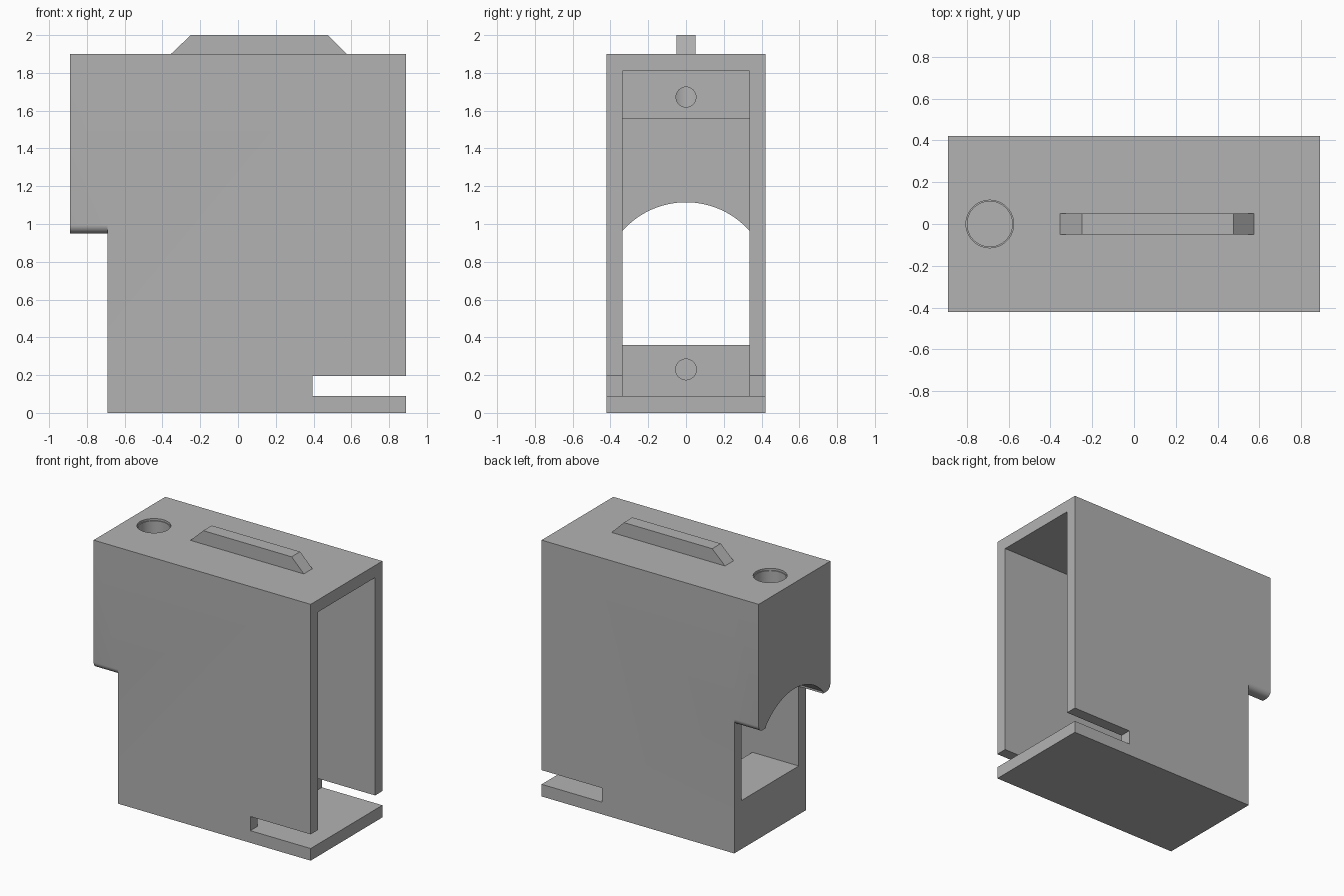
import bpy, bmesh, math
from mathutils import Vector

if "Cube" in bpy.data.objects:
    bpy.data.objects.remove(bpy.data.objects["Cube"])

grey = bpy.data.materials.new("light grey plastic")
grey.diffuse_color = (0.448, 0.448, 0.448, 1)
grey.use_nodes = True
grey.node_tree.nodes["Principled BSDF"].inputs["Base Color"].default_value = grey.diffuse_color


def prism(name, pts, axis, a, b):
    """Extrude a closed outline along an axis: 'x' takes (y, z), 'y' takes (x, z), 'z' takes (x, y)."""
    put = {"x": lambda p, t: (t, p[0], p[1]),
           "y": lambda p, t: (p[0], t, p[1]),
           "z": lambda p, t: (p[0], p[1], t)}[axis]
    bm = bmesh.new()
    face = bm.faces.new([bm.verts.new(put(p, a)) for p in pts])
    out = bmesh.ops.extrude_face_region(bm, geom=[face])
    shift = Vector(put((0, 0), b - a))
    bmesh.ops.translate(bm, vec=shift, verts=[v for v in out["geom"] if isinstance(v, bmesh.types.BMVert)])
    bmesh.ops.recalc_face_normals(bm, faces=bm.faces)
    mesh = bpy.data.meshes.new(name)
    bm.to_mesh(mesh)
    bm.free()
    mesh.materials.append(grey)
    ob = bpy.data.objects.new(name, mesh)
    bpy.context.collection.objects.link(ob)
    return ob


def arc(cx, cy, r, a0, a1, n):
    return [(cx + r * math.cos(math.radians(a0 + (a1 - a0) * i / n)),
             cy + r * math.sin(math.radians(a0 + (a1 - a0) * i / n))) for i in range(n + 1)]


def circle(cx, cy, r, n=48):
    return arc(cx, cy, r, 0, 360, n)[:-1]


def rect(x0, y0, x1, y1):
    return [(x0, y0), (x1, y0), (x1, y1), (x0, y1)]


def combine(ob, tool, operation="DIFFERENCE"):
    mod = ob.modifiers.new(tool.name, "BOOLEAN")
    mod.operation, mod.solver, mod.object = operation, "EXACT", tool
    bpy.context.view_layer.objects.active = ob
    bpy.ops.object.modifier_apply(modifier=mod.name)
    bpy.data.objects.remove(tool, do_unlink=True)


# Housing box, with the overhang and its rounded lower lips
housing = prism("housing", rect(-0.69, 0, 0.89, 1.9), "x", 0, 1)
bpy.data.objects.remove(housing, do_unlink=True)
housing = prism("housing", rect(-0.69, 0, 0.89, 1.9), "y", -0.42, 0.42)
lips = arc(-0.375, 0.995, 0.045, 180, 270, 8) + arc(0.375, 0.995, 0.045, 270, 360, 8)
combine(housing, prism("overhang", lips + [(0.42, 1.9), (-0.42, 1.9)], "x", -0.89, -0.69), "UNION")

# Inner cavity, stepped around the lower block and the upper block
combine(housing, prism("cavity", [(1, 0.09), (1, 1.81), (-0.5, 1.81), (-0.5, 1.555), (-0.69, 1.555),
                                  (-0.69, 0.36), (-0.31, 0.36), (-0.31, 0.09)], "y", -0.335, 0.335))

# Arched window through the overhang side
half = math.degrees(math.asin(0.335 / 0.449))
arch = arc(0, 0.666, 0.449, 90 - half, 90 + half, 32)
combine(housing, prism("window", [(-0.335, 0.36), (0.335, 0.36)] + arch, "x", -1.0, -0.45))

# Slot through both side walls just above the base plate
combine(housing, prism("slot", rect(0.395, 0.09, 1, 0.195), "y", -0.6, 0.6))

# Stepped round hole in the top and small holes in the two blocks
combine(housing, prism("top_rim", circle(-0.69, 0, 0.114), "z", 1.885, 2))
combine(housing, prism("top_hole", circle(-0.69, 0, 0.108), "z", 1.6, 1.95))
combine(housing, prism("upper_hole", circle(0, 1.672, 0.053, 32), "x", -0.65, -0.4))
combine(housing, prism("lower_hole", circle(0, 0.23, 0.055, 32), "x", -0.5, -0.2))

# Rail on the top with sloped ends
rail = prism("top_rail", [(-0.355, 1.9), (0.575, 1.9), (0.475, 2.0), (-0.25, 2.0)], "y", -0.05, 0.05)

# Smooth the curved faces, keep the corners sharp
for ob in (housing, rail):
    bpy.ops.object.select_all(action="DESELECT")
    ob.select_set(True)
    bpy.context.view_layer.objects.active = ob
    bpy.ops.object.shade_smooth_by_angle(angle=math.radians(30))
